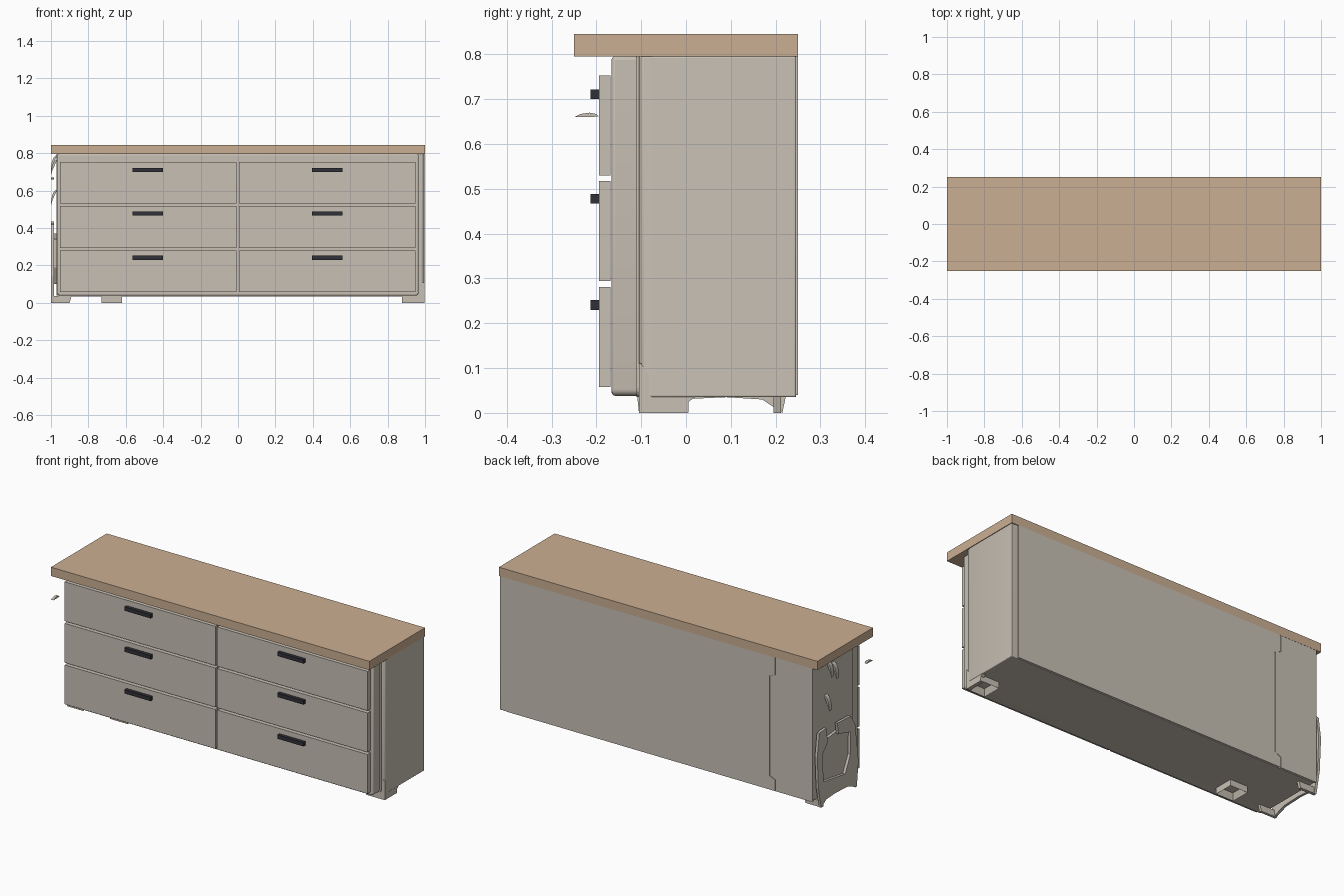
import bpy, bmesh, math

if "Cube" in bpy.data.objects:
    bpy.data.objects.remove(bpy.data.objects["Cube"])

def material(name, rgb):
    m = bpy.data.materials.new(name)
    m.diffuse_color = (*rgb, 1)
    m.use_nodes = True
    m.node_tree.nodes["Principled BSDF"].inputs["Base Color"].default_value = m.diffuse_color
    return m

PAINT = material("warm_grey_paint", (0.58, 0.53, 0.46))
WOOD = material("light_wood", (0.60, 0.43, 0.29))
METAL = material("dark_metal", (0.03, 0.03, 0.04))

def finish(name, bm, mat, bevel=0, segments=3):
    bmesh.ops.recalc_face_normals(bm, faces=bm.faces)
    me = bpy.data.meshes.new(name)
    bm.to_mesh(me)
    bm.free()
    ob = bpy.data.objects.new(name, me)
    bpy.context.collection.objects.link(ob)
    me.materials.append(mat)
    if bevel:
        b = ob.modifiers.new("bevel", 'BEVEL')
        b.width, b.segments, b.limit_method = bevel, segments, 'ANGLE'
        bpy.context.view_layer.objects.active = ob
        ob.select_set(True)
        bpy.ops.object.shade_smooth_by_angle(angle=math.radians(35))
        ob.select_set(False)
    return ob

def prism(name, pts, axis, a, b, mat=PAINT, bevel=0):
    """Extrude a 2D outline along an axis; pts are the other two coordinates in order."""
    def place(p, t):
        c = list(p)
        c.insert(axis, t)
        return c
    bm = bmesh.new()
    f = bm.faces.new([bm.verts.new(place(p, a)) for p in pts])
    ext = bmesh.ops.extrude_face_region(bm, geom=[f])
    for v in ext["geom"]:
        if isinstance(v, bmesh.types.BMVert):
            v.co[axis] = b
    return finish(name, bm, mat, bevel)

def box(name, x, y, z, mat=PAINT, bevel=0):
    rect = [(x[0], y[0]), (x[1], y[0]), (x[1], y[1]), (x[0], y[1])]
    return prism(name, rect, 2, *z, mat, bevel)

def rounded_bottom(x0, x1, z0, z1, r):
    """Rectangle outline with its two lower corners rounded."""
    arc = [math.radians(i * 22.5) for i in range(5)]
    left = [(x0 + r - r * math.cos(t), z0 + r - r * math.sin(t)) for t in arc]
    right = [(x1 - r + r * math.sin(t), z0 + r - r * math.cos(t)) for t in arc]
    return [(x0, z1)] + left + right + [(x1, z1)]

# Worktop
box("worktop", (-1, 1), (-0.25, 0.25), (0.795, 0.845), WOOD)

# Carcass and the slightly narrower front frame
prism("carcass", rounded_bottom(-0.97, 0.975, 0.035, 0.796, 0.02), 1, -0.11, 0.246)
prism("front_frame", rounded_bottom(-0.965, 0.965, 0.038, 0.796, 0.015), 1,
      -0.166, -0.1, bevel=0.008)

# Thick right side with a softened front corner
prism("right_side", [(0.955, -0.105), (0.983, -0.105), (0.992, -0.098), (0.998, -0.075),
                     (0.998, 0.246), (0.955, 0.246)], 2, 0.035, 0.796, bevel=0.004)
prism("right_front_flare", [(-0.105, 0), (0.005, 0), (0.006, 0.025), (0.02, 0.035),
                            (-0.03, 0.05), (-0.08, 0.08), (-0.1, 0.11), (-0.105, 0.11)],
      0, 0.975, 0.996)

# Back panel with a stepped seam, and the left wrap beside it
S = [(-0.735, 0.04), (-0.735, 0.1), (-0.70, 0.115), (-0.70, 0.685), (-0.735, 0.7), (-0.735, 0.796)]
prism("back_panel", S + [(0.958, 0.796), (0.958, 0.04)], 1, 0.24, 0.25)
prism("left_back_wrap", [(x - 0.006, z) for x, z in S] + [(-0.97, 0.796), (-0.97, 0.04)],
      1, 0.24, 0.249)

# Drawer fronts and bar handles
for row, z in enumerate((0.058, 0.294, 0.530)):
    for side, x0, x1, hx in (("left", -0.953, -0.007, -0.482), ("right", 0.005, 0.950, 0.478)):
        box(f"drawer_front_{side}_{row}", (x0, x1), (-0.194, -0.168), (z, z + 0.223))
        hz = (0.241, 0.478, 0.711)[row]
        box(f"handle_{side}_{row}", (hx - 0.082, hx + 0.082), (-0.213, -0.193),
            (hz - 0.011, hz + 0.011), METAL)

# Hollow feet
def hollow_foot(name, cx):
    bm = bmesh.new()
    bmesh.ops.create_cube(bm, size=1)
    for v in bm.verts:
        v.co = (cx + v.co.x * 0.11, -0.05 + v.co.y * 0.11, 0.02 + v.co.z * 0.04)
    bm.normal_update()
    under = [f for f in bm.faces if f.normal.z < -0.9]
    bmesh.ops.inset_region(bm, faces=under, thickness=0.02)
    for v in under[0].verts:
        v.co.z += 0.035
    finish(name, bm, PAINT)

hollow_foot("foot_left", -0.675)
hollow_foot("foot_right", 0.932)

# Loose curved apron on the left side: notched rim, inset panel and leg tips
prism("left_apron_rim", [(0.215, 0), (0.24, 0.12), (0.25, 0.3), (0.232, 0.43), (0.17, 0.435),
                         (0.155, 0.35), (0.2, 0.3), (0.195, 0.14), (0.0, 0.11), (-0.045, 0.2),
                         (-0.05, 0.33), (0.06, 0.36), (0.07, 0.425), (-0.05, 0.42),
                         (-0.09, 0.36), (-0.12, 0.14), (-0.105, 0), (-0.075, 0.01),
                         (-0.02, 0.03), (0.09, 0.035), (0.17, 0.03)], 0, -1, -0.985)
prism("left_apron_panel", [(0.205, 0.12), (0.21, 0.31), (0.15, 0.36), (0.05, 0.37),
                           (-0.06, 0.34), (-0.055, 0.19), (0.0, 0.1)], 0, -0.985, -0.965)
TIP = [(-1, 0), (-0.9, 0), (-0.89, 0.036), (-1, 0.036)]
prism("left_front_leg_tip", TIP, 1, -0.105, -0.09)
prism("left_rear_leg_tip", TIP, 1, 0.195, 0.212)

# Slim crescent slivers on the left side
def crescent(name, y, z, flip=1):
    n = 8
    outer = [(-0.965 - 0.035 * math.sin(math.pi / 2 * i / n), z - 0.085 * (i / n) ** 2)
             for i in range(n + 1)]
    inner = [(x + 0.008 * math.sin(math.pi * i / n), zz - 0.012 * math.sin(math.pi * i / n))
             for i, (x, zz) in enumerate(outer)]
    prism(name, outer + inner[-2:0:-1], 1, y, y + 0.025)

crescent("upper_sliver", 0.1, 0.79)
crescent("upper_sliver_front", 0.055, 0.765)
crescent("lower_sliver", 0.12, 0.605)
prism("front_sliver", [(-0.25, 0.66), (-0.195, 0.661), (-0.2, 0.667), (-0.215, 0.67),
                       (-0.235, 0.667)], 0, -1, -0.985)
